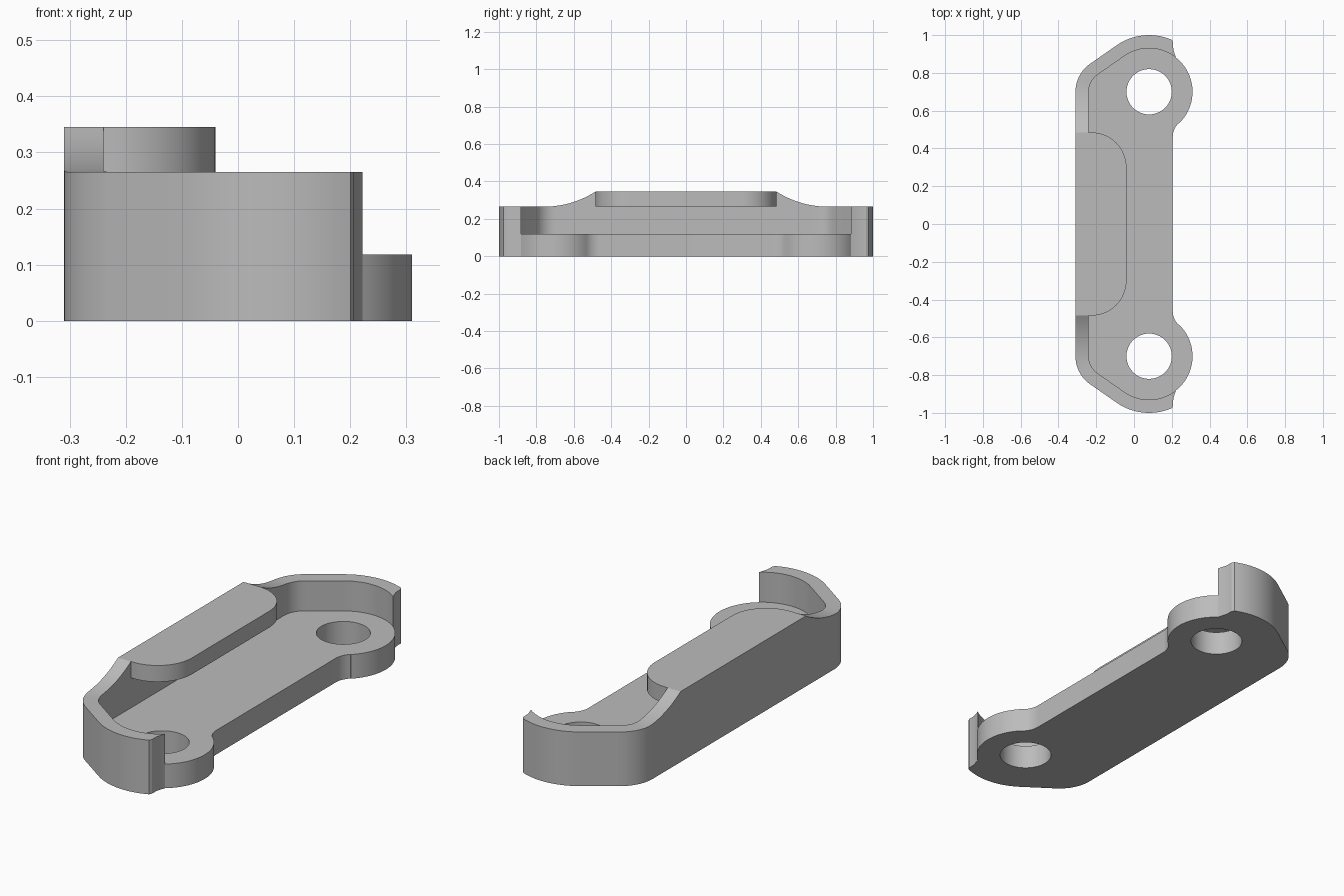
import bpy, bmesh, math

cube = bpy.data.objects.get("Cube")
if cube:
    bpy.data.objects.remove(cube, do_unlink=True)

FLOOR, RIM, TOP = 0.118, 0.265, 0.345
LIP_Y, RAMP_Y = 0.485, 0.76      # ramp of the wall runs between these
EAR_X, EAR_Y, EAR_R = 0.08, 0.70, 0.23

grey = bpy.data.materials.new("plain grey")
grey.use_nodes = True
colour = (0.5, 0.5, 0.5, 1)
grey.diffuse_color = colour
grey.node_tree.nodes["Principled BSDF"].inputs["Base Color"].default_value = colour


def arc(cx, cy, r, a0, a1, n):
    angles = [math.radians(a0 + (a1 - a0) * i / n) for i in range(n + 1)]
    return [(cx + r * math.cos(a), cy + r * math.sin(a)) for a in angles]


def mirrored(half):
    """Half path at +y, preceded by its reflection at -y."""
    return [(x, -y) for x, y in reversed(half)] + half


def finish(name, bm):
    bmesh.ops.recalc_face_normals(bm, faces=bm.faces)
    mesh = bpy.data.meshes.new(name)
    bm.to_mesh(mesh)
    bm.free()
    obj = bpy.data.objects.new(name, mesh)
    bpy.context.collection.objects.link(obj)
    mesh.materials.append(grey)
    return obj


def prism(name, points, z0, z1):
    bm = bmesh.new()
    low = [bm.verts.new((x, y, z0)) for x, y in points]
    high = [bm.verts.new((x, y, z1)) for x, y in points]
    bm.faces.new(low)
    bm.faces.new(high)
    for i in range(len(points)):
        bm.faces.new((low[i - 1], low[i], high[i], high[i - 1]))
    return finish(name, bm)


def smooth(obj):
    bpy.ops.object.select_all(action='DESELECT')
    obj.select_set(True)
    bpy.context.view_layer.objects.active = obj
    bpy.ops.object.shade_smooth_by_angle(angle=math.radians(25))


def wall_top(y):
    run, rise = RAMP_Y - LIP_Y, TOP - RIM
    r = (run ** 2 + rise ** 2) / (2 * rise)
    d = min(max(RAMP_Y - abs(y), 0), run)
    return RIM + r - math.sqrt(r * r - d * d)


# Matching outer and inner paths of the wall, from the lip to the open tip
ramp = [LIP_Y + (EAR_Y - LIP_Y) * i / 10 for i in range(10)]
outer = [(-0.31, y) for y in ramp] + arc(-0.13, EAR_Y, 0.18, 180, 125, 10)
outer += arc(EAR_X, EAR_Y, 0.30, 125, 66.4, 14) + [(0.207, 0.962), (0.208, 0.925)]
inner = [(-0.24, y) for y in ramp] + arc(-0.13, EAR_Y, 0.11, 180, 125, 10)
inner += arc(EAR_X, EAR_Y, EAR_R, 125, 60, 14) + arc(EAR_X, EAR_Y, EAR_R, 56, 52, 1)

# Base plate with rounded ears
ear = arc(EAR_X, EAR_Y, EAR_R, 52, -46.7, 24)
ear += arc(0.305, 0.461, 0.1, 133.3, 180, 8)
half = outer + ear
plate = prism("base_plate", mirrored(half), 0, FLOOR)

# Bolt holes
for side in (-1, 1):
    cutter = prism("hole_cutter", arc(EAR_X, side * EAR_Y, 0.12, 0, 352.5, 47), -0.1, 0.3)
    cutter.hide_render = True
    mod = plate.modifiers.new("hole", 'BOOLEAN')
    mod.operation = 'DIFFERENCE'
    mod.solver = 'EXACT'
    mod.object = cutter
    bpy.context.view_layer.objects.active = plate
    bpy.ops.object.modifier_apply(modifier=mod.name)
    bpy.data.objects.remove(cutter, do_unlink=True)
smooth(plate)

# Perimeter wall with ramps rising to the middle
bm = bmesh.new()
rings = []
for (ox, oy), (ix, iy) in zip(mirrored(outer), mirrored(inner)):
    corners = ((ox, oy, FLOOR), (ix, iy, FLOOR), (ix, iy, wall_top(iy)), (ox, oy, wall_top(oy)))
    rings.append([bm.verts.new(c) for c in corners])
for a, b in zip(rings, rings[1:]):
    for k in range(4):
        bm.faces.new((a[k - 1], a[k], b[k], b[k - 1]))
bm.faces.new(rings[0])
bm.faces.new(rings[-1])
smooth(finish("perimeter_wall", bm))

# Overhanging lip
lip_half = arc(-0.225, 0.30, 0.185, 0, 90, 16) + [(-0.24, LIP_Y)]
smooth(prism("overhanging_lip", mirrored(lip_half), RIM, TOP))
